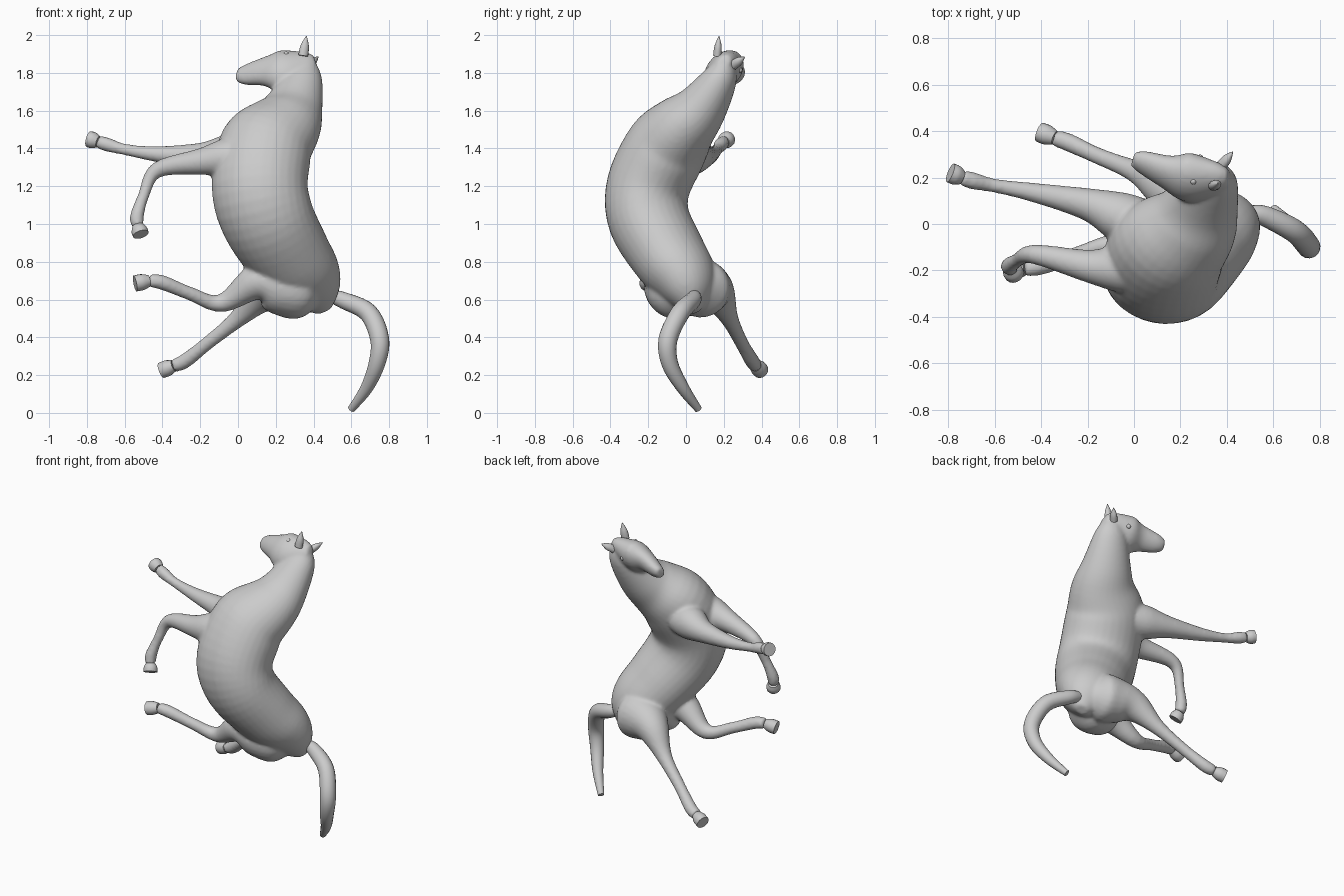
import bpy, bmesh, math
from mathutils import Vector

if "Cube" in bpy.data.objects:
    bpy.data.objects.remove(bpy.data.objects["Cube"])


def spline(pts, steps):
    """Catmull-Rom resampling of stations (x, y, z, radius)."""
    out = []
    for i in range(len(pts) - 1):
        a, b = pts[max(i - 1, 0)], pts[i]
        c, d = pts[i + 1], pts[min(i + 2, len(pts) - 1)]
        for k in range(steps):
            t = k / steps
            out.append([0.5 * (2 * q + (r - p) * t + (2 * p - 5 * q + 4 * r - s) * t * t
                               + (3 * q - p - 3 * r + s) * t ** 3)
                        for p, q, r, s in zip(a, b, c, d)])
    out.append(list(pts[-1]))
    return out


def loft(bm, stations, ref, ratio=1, sides=24, steps=5):
    """Skin elliptical rings along a path; depth lies along ref, width = depth * ratio."""
    st = spline(stations, steps)
    cen = [Vector(s[:3]) for s in st]
    rings = []
    for i, s in enumerate(st):
        t = (cen[min(i + 3, len(st) - 1)] - cen[max(i - 3, 0)]).normalized()
        r = Vector(ref)
        d = (r - t * r.dot(t)).normalized()
        w = t.cross(d) * ratio
        rings.append([bm.verts.new(cen[i] + s[3] * (d * math.cos(a) + w * math.sin(a)))
                      for a in (2 * math.pi * k / sides for k in range(sides))])
    for p, q in zip(rings, rings[1:]):
        for k in range(sides):
            n = (k + 1) % sides
            bm.faces.new((p[k], p[n], q[n], q[k]))
    bm.faces.new(rings[0][::-1])
    bm.faces.new(rings[-1])


def finish(bm, name):
    bmesh.ops.recalc_face_normals(bm, faces=bm.faces)
    me = bpy.data.meshes.new(name)
    bm.to_mesh(me)
    bm.free()
    ob = bpy.data.objects.new(name, me)
    bpy.context.collection.objects.link(ob)
    bpy.ops.object.select_all(action='DESELECT')
    ob.select_set(True)
    bpy.context.view_layer.objects.active = ob
    bpy.ops.object.shade_smooth_by_angle(angle=math.radians(50))
    return ob


# torso and neck, from rump to poll
torso = [(.46, .04, .54, .04), (.42, .02, .62, .14), (.36, -.01, .71, .2), (.27, -.09, .83, .23),
         (.16, -.195, 1.02, .25), (.115, -.2, 1.2, .255), (.15, -.1, 1.41, .25),
         (.245, -.01, 1.52, .205), (.295, .085, 1.62, .158), (.345, .185, 1.78, .103),
         (.355, .21, 1.87, .05)]

# head, from poll to muzzle
head = [(.41, .2, 1.86, .04), (.36, .2, 1.845, .08), (.24, .2, 1.81, .125),
        (.14, .225, 1.808, .086), (.04, .265, 1.79, .06), (-.005, .28, 1.787, .038)]

# legs: shared thickness, posed joints from the body down to the pastern
front_r = (.1, .105, .07, .042, .03, .037, .033)
hind_r = (.05, .15, .137, .095, .048, .036, .039, .035)
front_left = [(.03, .01, 1.37), (-.07, .035, 1.365), (-.2, .085, 1.36), (-.43, .135, 1.37),
              (-.6, .165, 1.395), (-.69, .185, 1.42), (-.74, .2, 1.435)]
front_right = [(.03, -.19, 1.36), (-.06, -.19, 1.35), (-.2, -.18, 1.33), (-.43, -.13, 1.285),
               (-.5, -.155, 1.15), (-.535, -.18, 1.04), (-.53, -.19, .99)]
hind_right = [(.45, 0, .64), (.33, -.04, .648), (.2, -.09, .665), (.09, -.12, .69),
              (-.09, -.09, .58), (-.25, -.135, .63), (-.4, -.18, .69), (-.47, -.19, .7)]
hind_left = [(.45, .06, .66), (.34, .07, .66), (.22, .115, .655), (.12, .17, .62),
             (0, .23, .5), (-.16, .295, .37), (-.28, .35, .275), (-.34, .37, .25)]
legs = (("front_left", front_left, front_r, (-.79, .22, 1.45)),
        ("front_right", front_right, front_r, (-.515, -.215, .945)),
        ("hind_right", hind_right, hind_r, (-.545, -.205, .685)),
        ("hind_left", hind_left, hind_r, (-.405, .395, .225)))

# fuse the flesh into one continuous skin
bm = bmesh.new()
loft(bm, torso, (1, -.2, 0), .86, 32)
loft(bm, head, (0, .65, .75), .72)
for name, joints, radii, sole in legs:
    loft(bm, [(*p, r) for p, r in zip(joints, radii)], (.2, 1, .2))
body = finish(bm, "horse_body")
fuse = body.modifiers.new("fuse", 'REMESH')
fuse.mode = 'VOXEL'
fuse.voxel_size = .011
fuse.use_smooth_shade = True
soft = body.modifiers.new("soften", 'SMOOTH')
soft.factor = .5
soft.iterations = 6

# hooves flare from each pastern to a flat sole
for name, joints, radii, sole in legs:
    a, b = Vector(joints[-1]), Vector(sole)
    bm = bmesh.new()
    loft(bm, [(*a, .031), (*a.lerp(b, .5), .043), (*b, .043)], (.2, 1, .3), 1, 16)
    finish(bm, name + "_hoof")

# tail swells in the middle and narrows to the tip
tail_path = [(.49, .045, .62), (.56, .035, .595), (.69, -.03, .53), (.75, -.095, .39),
             (.735, -.085, .26), (.68, -.015, .13), (.6, .065, .02)]
bm = bmesh.new()
loft(bm, [(*p, .02 + .031 * math.sin(math.pi * (i + 1) / 7))
          for i, p in enumerate(tail_path)], (.3, 1, .2), 1, 16)
finish(bm, "tail")

# ears
for name, a, b in (("right_ear", (.345, .165, 1.89), (.362, .175, 1.995)),
                   ("left_ear", (.375, .25, 1.84), (.425, .31, 1.885))):
    a, b = Vector(a), Vector(b)
    bm = bmesh.new()
    loft(bm, [(*a, .022), (*a.lerp(b, .5), .019), (*b, .002)], (0, .7, .7), 1.2, 12)
    finish(bm, name)

# eyes
for name, loc in (("left_eye", (.283, .284, 1.815)), ("right_eye", (.255, .184, 1.898))):
    bm = bmesh.new()
    bmesh.ops.create_uvsphere(bm, u_segments=12, v_segments=8, radius=.015)
    bmesh.ops.translate(bm, verts=bm.verts, vec=loc)
    finish(bm, name)
